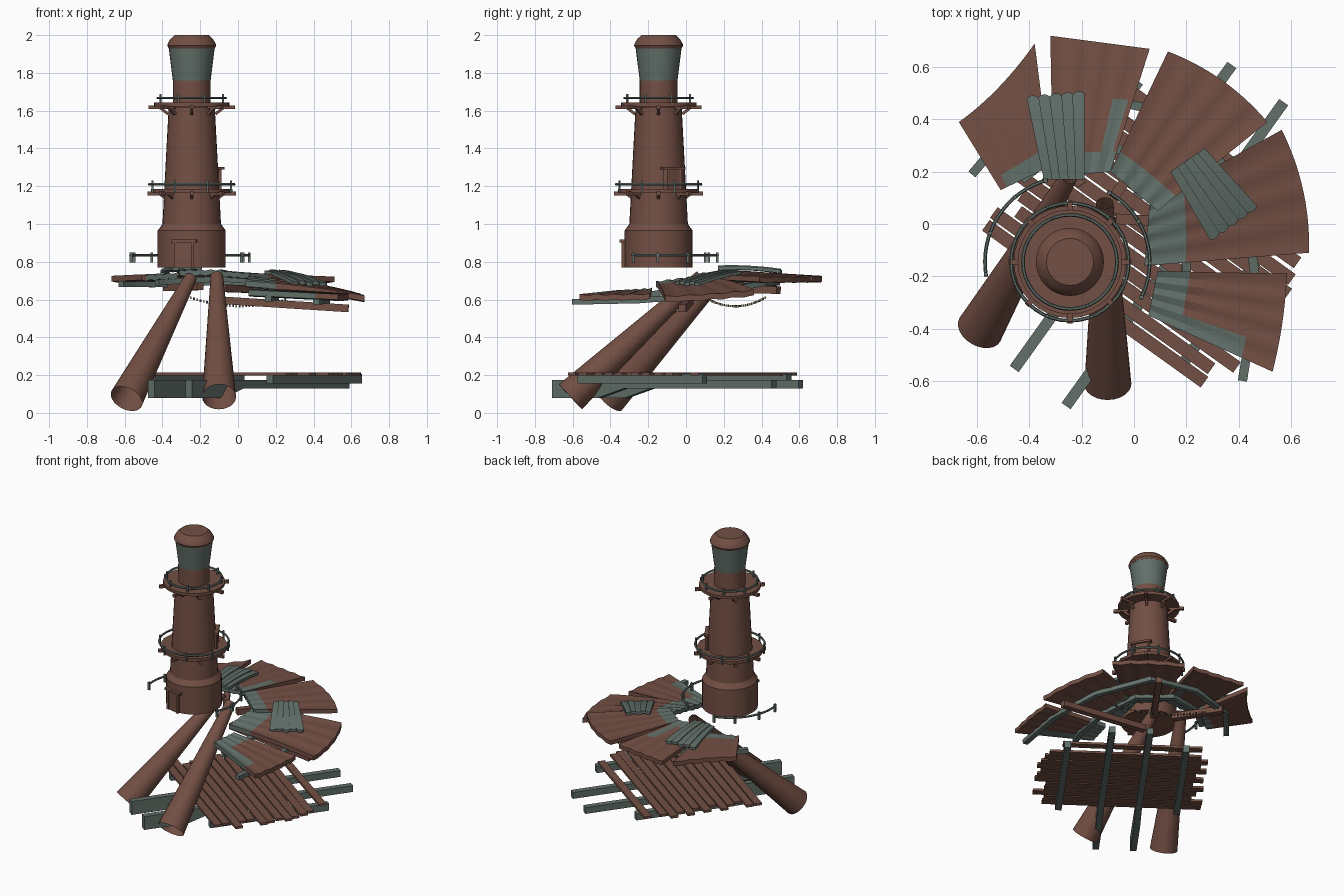
import bpy, bmesh, math, random
from mathutils import Vector as V

if "Cube" in bpy.data.objects:
    bpy.data.objects.remove(bpy.data.objects["Cube"])
random.seed(4)

def mat(name, c):
    m = bpy.data.materials.new(name)
    m.diffuse_color = (*c, 1)
    m.use_nodes = True
    m.node_tree.nodes["Principled BSDF"].inputs["Base Color"].default_value = m.diffuse_color
    return m

BROWN = mat("rust brown", (0.17, 0.078, 0.057))
GREY = mat("weathered grey green", (0.122, 0.162, 0.143))
DARK = mat("dark iron", (0.04, 0.047, 0.05))
GOLD = mat("dull gold", (0.36, 0.25, 0.09))
CX, CY = -0.245, -0.145          # tower axis

def finish(name, bm, *mats, angle=35):
    bmesh.ops.recalc_face_normals(bm, faces=bm.faces)
    me = bpy.data.meshes.new(name)
    bm.to_mesh(me)
    bm.free()
    for m in mats:
        me.materials.append(m)
    me.shade_smooth()
    me.set_sharp_from_angle(angle=math.radians(angle))
    ob = bpy.data.objects.new(name, me)
    bpy.context.collection.objects.link(ob)
    return ob

def circle(r, n):
    return [(r * math.cos(2 * math.pi * i / n), r * math.sin(2 * math.pi * i / n)) for i in range(n)]

def rect(w, h):
    return [(-w / 2, -h / 2), (w / 2, -h / 2), (w / 2, h / 2), (-w / 2, h / 2)]

def sweep(name, path, sec, m, scales=None, closed=False, caps=True):
    """Carry a cross-section along a path."""
    bm = bmesh.new()
    path = [V(p) for p in path]
    n, k, rings = len(path), len(sec), []
    for i, p in enumerate(path):
        a = path[(i - 1) % n] if closed else path[max(i - 1, 0)]
        b = path[(i + 1) % n] if closed else path[min(i + 1, n - 1)]
        t = (b - a).normalized()
        s = t.cross(V((0, 0, 1)))
        s = V((1, 0, 0)) if s.length < 1e-4 else s.normalized()
        u = s.cross(t)
        f = scales[i] if scales else 1
        rings.append([bm.verts.new(p + s * x * f + u * y * f) for x, y in sec])
    for i in range(n if closed else n - 1):
        r, q = rings[i], rings[(i + 1) % n]
        for j in range(k):
            bm.faces.new((r[j], r[(j + 1) % k], q[(j + 1) % k], q[j]))
    if caps and not closed:
        bm.faces.new(rings[0])
        bm.faces.new(rings[-1])
    return finish(name, bm, m)

def lathe(name, prof, m, n=32):
    return sweep(name, [(CX, CY, z) for r, z in prof], circle(1, n), m, [r for r, z in prof])

def polar(r, deg, z):
    a = math.radians(deg)
    return (CX + r * math.cos(a), CY + r * math.sin(a), z)

# Tower
lathe("tower_base", [(.18, .77), (.18, .965), (.155, 1.0)], BROWN)
lathe("tower_shaft", [(.155, 1.0), (.122, 1.62)], BROWN)
lathe("tower_neck", [(.1, 1.62), (.1, 1.76)], BROWN)
lathe("lantern", [(.1, 1.76), (.122, 1.935)], GREY)
lathe("cap", [(.122, 1.93), (.13, 1.945), (.126, 1.957), (.112, 1.98), (.09, 2.0)], BROWN)

# Balconies: deck, brackets, posts and rail
for nm, z, r, rr, br in (("lower", 1.165, .215, .225, .235), ("upper", 1.622, .2, .18, .228)):
    lathe(nm + "_deck", [(r, z), (r, z + .02)], BROWN)
    for i in range(8):
        a = i * 45
        sweep(nm + "_bracket", [polar(.13, a, z - .004), polar(br, a, z - .004)], rect(.02, .02), BROWN)
        sweep(nm + "_strut", [polar(.125, a, z - .04), polar(.17, a, z - .005)], rect(.015, .015), BROWN)
        sweep(nm + "_post", [polar(rr, a + 22, z), polar(rr, a + 22, z + .065)], rect(.01, .01), GREY)
    sweep(nm + "_rail", [polar(rr, i * 9, z + .045) for i in range(40)], circle(.007, 6), GREY, closed=True)

# Broken railing round the base
for a0, a1, r in ((190, 105, .325), (62, -28, .305)):
    steps = 16
    sweep("base_rail", [polar(r, a0 + (a1 - a0) * i / steps, .835) for i in range(steps + 1)], circle(.007, 6), GREY)
    for f in (.02, .35, .7, .98):
        a = a0 + (a1 - a0) * f
        sweep("base_post", [polar(r, a, .795), polar(r, a, .85)], rect(.014, .014), GREY)

# Door frames
for nm, a, r, z0, z1 in (("base_door", -103, .182, .77, .905), ("balcony_door", 31, .147, 1.18, 1.29)):
    rad = math.radians(a)
    t = V((-math.sin(rad), math.cos(rad), 0))
    c = V(polar(r, a, 0))
    for s in (-.046, .046):
        p = c + t * s
        sweep(nm + "_jamb", [p + V((0, 0, z0)), p + V((0, 0, z1))], rect(.016, .02), BROWN)
    q = c + V((0, 0, z1 + .005))
    sweep(nm + "_lintel", [q - t * .068, q + t * .068], rect(.03, .015), BROWN)
    mid = c + V((0, 0, (z0 + z1) / 2))
    sweep(nm + "_leaf", [mid - t * .045, mid + t * .045], rect(.008, z1 - z0), BROWN)

# Funnel legs, open at the wide end
for nm, b, t in (("left_leg", (-.59, -.405, .075), (-.25, .18, .715)), ("right_leg", (-.1, -.612, .085), (-.112, .08, .725))):
    sweep(nm, [b, t], circle(1, 24), BROWN, [.09, .033], caps=False)

# Raft: d runs along the beams, p along the planks
D, P = V((.58, .81, 0)), V((.81, -.58, 0))
def raft(p, d, z):
    return P * p + D * d + V((0, 0, z))
for p in (-.05, .195):
    ob = sweep("raft_beam", [raft(p, d, .1275) for d in (-.72, -.42, -.25, .715)], rect(.042, .095), GREY)
    for v in ob.data.vertices:
        if v.co.dot(D) > -.3 and v.co.z < .1:
            v.co.z = .13
for p in (-.305, .465):
    sweep("raft_rim", [raft(p, -.36, .18), raft(p, .455, .18)], rect(.042, .05), GREY)
for i in range(13):
    d = -.335 + i * .0575 if i < 12 else .405
    e = .6 + random.uniform(-.05, .05)
    e = min(e, (.635 - .58 * d) / .81)          # keep inside the overall width
    sweep("raft_plank", [raft(-.42 + random.uniform(-.05, .05), d, .206),
                         raft(e, d + random.uniform(-.005, .005), .206)], rect(.05, .016), BROWN)

def panel(name, corners, thick, grey, bulge=.03, nu=16, nv=12, wave=.0035, sag=0):
    """Corrugated sheet: inner edge a-b, outer edge c-d, u across and v outward."""
    a, b, c, d = [V(q) for q in corners]
    bm = bmesh.new()
    top, bot = [], []
    out = ((c + d) / 2 - (a + b) / 2).normalized()
    for j in range(nv + 1):
        v = j / nv
        for i in range(nu + 1):
            u = i / nu
            q = a.lerp(b, u).lerp(c.lerp(d, u), v) + out * bulge * v * 4 * u * (1 - u)
            q.z += wave * math.cos(i * math.pi / 2) + sag * 4 * v * (1 - v)
            top.append(bm.verts.new(q))
            bot.append(bm.verts.new(q - V((0, 0, thick))))
    w = nu + 1
    for j in range(nv):
        for i in range(nu):
            k = j * w + i
            g = int(grey((i + .5) / nu, (j + .5) / nv))
            for s in (top, bot):
                bm.faces.new((s[k], s[k + 1], s[k + w + 1], s[k + w])).material_index = g
    rim = [i for i in range(nu)] + [nu + j * w for j in range(nv)]
    rim += [nv * w + nu - i for i in range(nu)] + [(nv - j) * w for j in range(nv)]
    for k, l in zip(rim, rim[1:] + rim[:1]):
        u, v = (k % w + l % w) / 2 / nu, (k // w + l // w) / 2 / nv
        bm.faces.new((top[k], top[l], bot[l], bot[k])).material_index = int(grey(u, v))
    finish(name, bm, BROWN, GREY, angle=25)

# Fan of roof panels, with faded inner edges
panel("roof_panel_1", [(-.51, .13, .73), (-.32, .22, .74), (-.67, .39, .722), (-.38, .69, .722)], .03,
      lambda u, v: v < .2 and u > .15, bulge=-.02)
panel("roof_panel_2", [(-.31, .18, .755), (-.09, .2, .757), (-.32, .72, .722), (.06, .67, .722)], .028,
      lambda u, v: v < .2 or (u > .72 and v < .62 and u < .95), bulge=.0)
panel("roof_panel_3", [(-.09, .2, .752), (.09, .05, .735), (.13, .66, .722), (.51, .39, .718)], .028,
      lambda u, v: v < .2, bulge=.03)
panel("roof_panel_4", [(.06, .08, .728), (.04, -.16, .695), (.565, .36, .65), (.67, -.11, .617)], .03,
      lambda u, v: v < .24, bulge=.03, sag=.01)
panel("roof_panel_5", [(.09, -.18, .66), (.055, -.35, .648), (.585, -.19, .63), (.53, -.565, .625)], .03,
      lambda u, v: v < .26 or (u > .78 and v < .72), bulge=.01)

# Loose grey sheets: five strips each
for nm, a, b, c, d in (("back_patch", (-.345, .17, .772), (-.19, .17, .775), (-.41, .48, .757), (-.19, .5, .757)),
                       ("side_patch", (.14, .2, .755), (.27, .29, .75), (.29, -.06, .695), (.47, .07, .69))):
    a, b, c, d = V(a), V(b), V(c), V(d)
    for i in range(5):
        u0, u1 = i / 5, (i + 1) / 5
        z = V((0, 0, .006 * (i % 2)))
        panel(nm, [a.lerp(b, u0) + z, a.lerp(b, u1) + z, c.lerp(d, u0) + z, c.lerp(d, u1) + z], .018,
              lambda u, v: True, bulge=.01, nu=4, nv=8, wave=0, sag=.008)

# Curved grey purlins under the fan
for nm, pts in (("outer_purlin", [(-.62, .19, .682), (-.45, .39, .68), (-.12, .48, .69), (.2, .41, .69),
                                  (.42, .12, .625), (.47, -.25, .595), (.415, -.6, .588)]),
                ("inner_purlin", [(-.43, .17, .69), (-.3, .27, .70), (-.08, .3, .71), (.12, .16, .695),
                                  (.2, -.08, .645), (.2, -.3, .61), (.16, -.4, .605)])):
    sweep(nm, pts, rect(.035, .03), GREY)

# Brown rafters
for a, b in (((-.07, .02, .595), (.585, -.02, .553)), ((-.08, .1, .66), (.2, .49, .65)), ((-.2, .15, .67), (-.38, .44, .665))):
    sweep("rafter", [a, b], rect(.04, .04), BROWN)

# Hanging bead chain
for i in range(30):
    f = i / 29
    p = V((.25, .12, .6)).lerp(V((-.25, .42, .61)), f) - V((0, 0, .16 * f * (1 - f)))
    sweep("chain_bead", [p - V((0, 0, .006)), p + V((0, 0, .006))], rect(.009, .009), GOLD if i % 2 else DARK)
